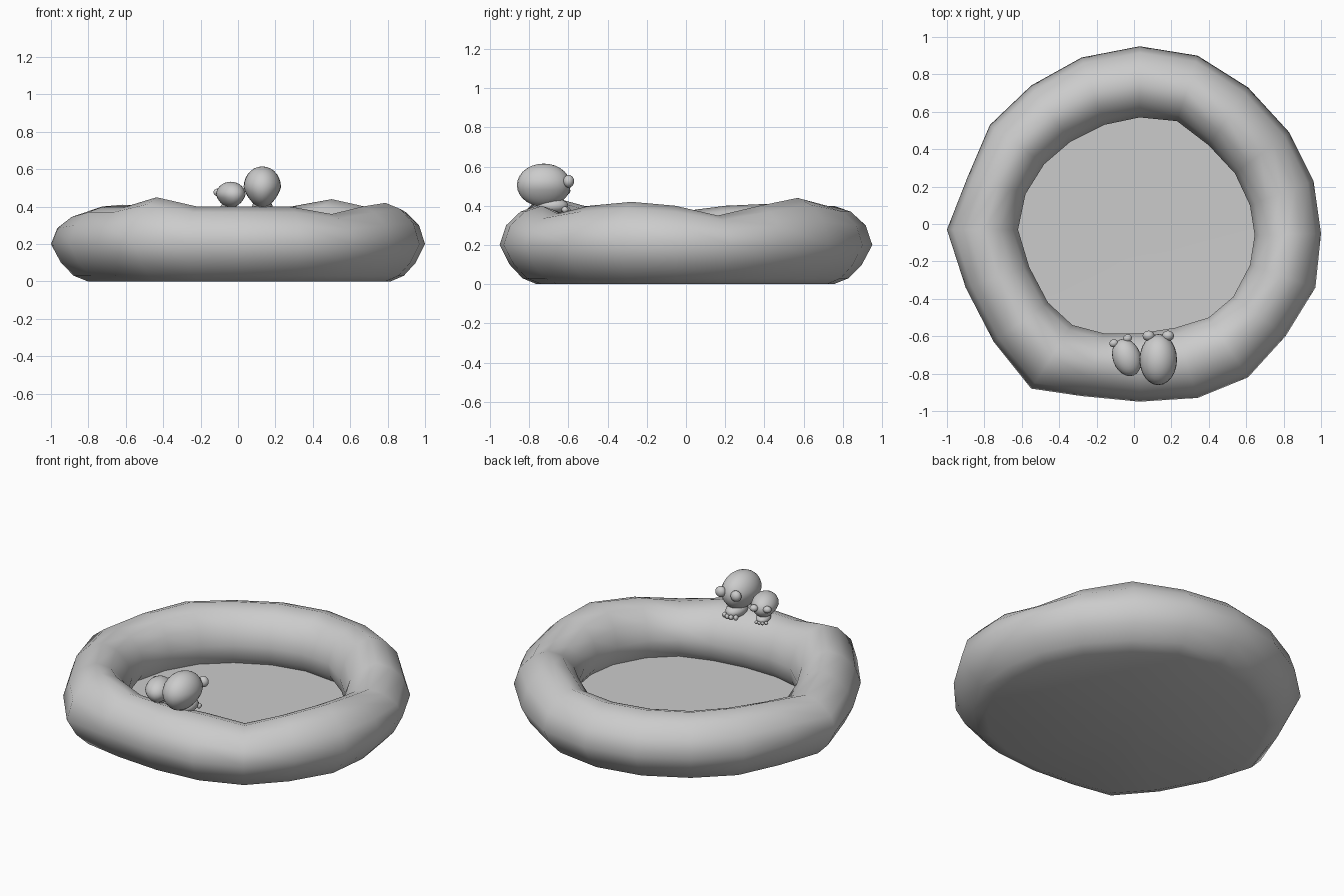
import bpy, bmesh, math
from mathutils import Matrix, Vector

if "Cube" in bpy.data.objects:
    bpy.data.objects.remove(bpy.data.objects["Cube"])

# Outlines of the ring seen from above (one pair per segment)
OUTER = [(.03, .95), (.34, .90), (.61, .73), (.83, .49), (.96, .23), (1, -.05), (.97, -.34),
         (.81, -.60), (.61, -.82), (.34, -.93), (.03, -.95), (-.28, -.92), (-.55, -.88),
         (-.75, -.63), (-.90, -.34), (-1, -.03), (-.89, .25), (-.77, .53), (-.55, .74), (-.28, .89)]
INNER = [(.03, .57), (.23, .55), (.40, .42), (.54, .27), (.62, .10), (.645, -.06), (.62, -.22),
         (.53, -.39), (.40, -.50), (.22, -.555), (.03, -.585), (-.16, -.585), (-.33, -.54),
         (-.46, -.42), (-.56, -.23), (-.62, -.03), (-.58, .16), (-.48, .32), (-.34, .44), (-.16, .53)]
RIM = {2: .44, 4: .35, 6: .42, 8: .36, 12: .45, 15: .37, 17: .41}   # uneven rim heights
# Section: (share of the way from outer to inner outline, height)
SECTION = [(.52, 0), (.32, .03), (.14, .10), (0, .20), (.09, .30), (.29, .37), (.52, .40),
           (.74, .37), (.92, .30), (1, .21), (.97, .13), (.88, .085)]


def smooth(obj, angle=50):
    bpy.ops.object.select_all(action='DESELECT')
    obj.select_set(True)
    bpy.context.view_layer.objects.active = obj
    bpy.ops.object.shade_smooth_by_angle(angle=math.radians(angle))


def finish(name, bm):
    bmesh.ops.recalc_face_normals(bm, faces=bm.faces)
    mesh = bpy.data.meshes.new(name)
    bm.to_mesh(mesh)
    bm.free()
    obj = bpy.data.objects.new(name, mesh)
    bpy.context.collection.objects.link(obj)
    smooth(obj)
    return obj


# Lumpy ring with floor and underside
bm = bmesh.new()
loops = []
for t, z in SECTION:
    loop = []
    for i, (o, n) in enumerate(zip(OUTER, INNER)):
        p = Vector(o).lerp(Vector(n), t)
        h = z if z <= .2 else .2 + (z - .2) * (RIM.get(i, .40) - .2) / .2
        loop.append(bm.verts.new((p.x, p.y, h)))
    loops.append(loop)
for a, b in zip(loops, loops[1:]):
    for i in range(20):
        j = (i + 1) % 20
        bm.faces.new((a[i], a[j], b[j], b[i]))
for loop, z in ((loops[0], 0), (loops[-1], .08)):
    c = bm.verts.new((0, 0, z))
    for i in range(20):
        bm.faces.new((loop[i], loop[(i + 1) % 20], c))
finish("ring_basin", bm)


def ball(bm, loc, size, seg=20, taper=0):
    m = Matrix.Translation(loc) @ Matrix.Diagonal((*size, 1))
    verts = bmesh.ops.create_uvsphere(bm, u_segments=seg, v_segments=seg // 2 + 2,
                                      radius=1, matrix=m)['verts']
    for v in verts:                      # narrow the lower half
        d = max(0, (loc[2] - v.co.z) / size[2])
        v.co.x = loc[0] + (v.co.x - loc[0]) * (1 - taper * d)


def critter(name, loc, scale, turn):
    place = Matrix.Translation(loc) @ Matrix.Rotation(turn, 4, 'Z') @ Matrix.Diagonal((*scale, 1))

    def part(suffix, build):
        bm = bmesh.new()
        build(bm)
        bm.transform(place)
        finish(name + suffix, bm)

    def head(bm):
        ball(bm, (0, -.005, .125), (.10, .137, .11), 24, .25)

    def eyes(bm):
        for s in (-1, 1):
            ball(bm, (s * .052, .122, .145), (.032, .028, .032), 16)

    def jaw(bm):
        ball(bm, (0, .04, .02), (.055, .08, .04), 16)
        for k in range(4):               # small nubs along the front edge
            x = (k - 1.5) * .025
            ball(bm, (x, .118 - abs(x) * .4, .0), (.014, .018, .016), 8)

    part("_head", head)
    part("_eyes", eyes)
    part("_jaw", jaw)


# Two round-eyed figures sitting on the rim and looking in
critter("big_figure", (.13, -.72, .38), (1, 1, 1), 0)
critter("small_figure", (-.04, -.71, .385), (.75, .75, .63), .35)
